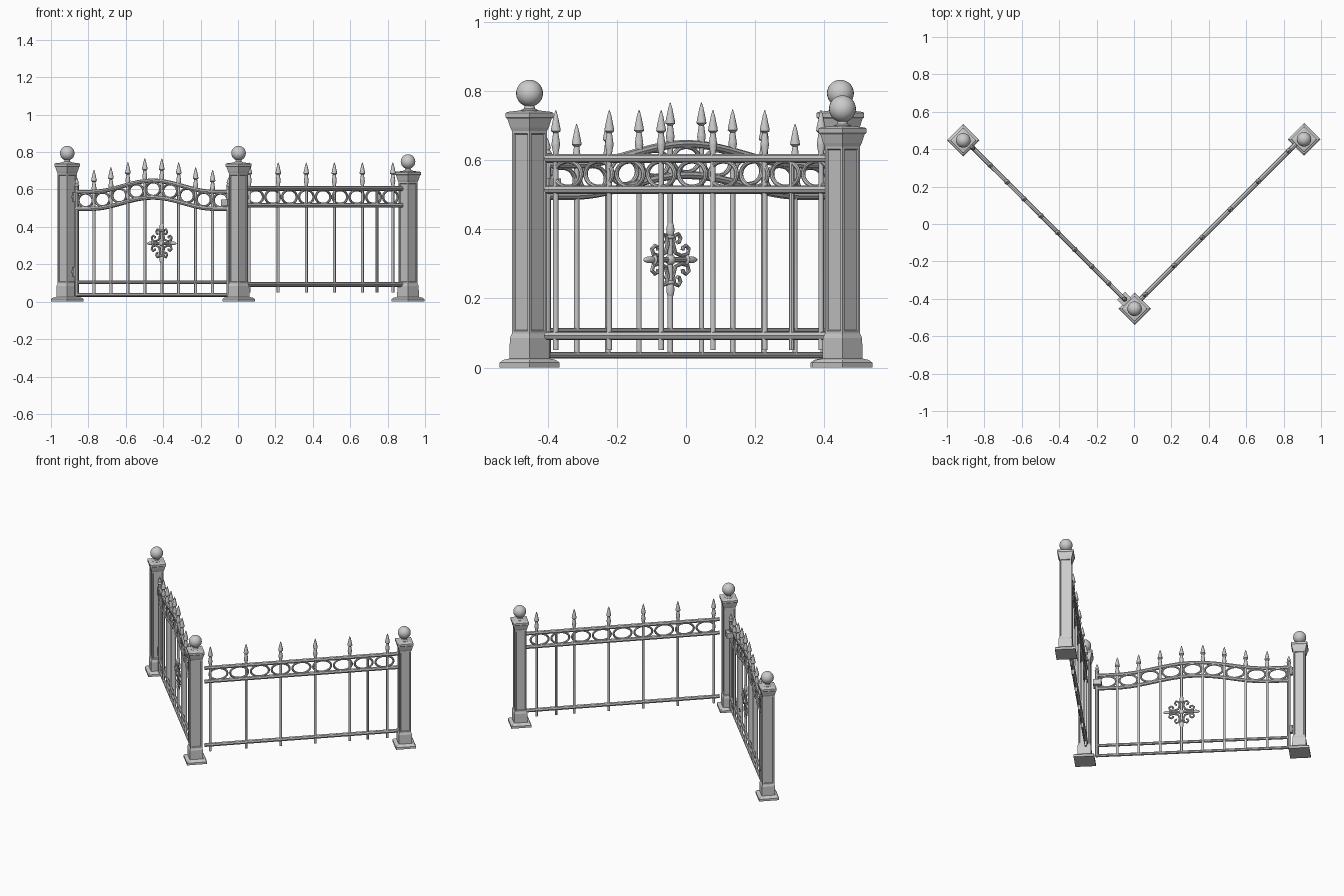
import bpy, bmesh, math
from mathutils import Vector, Matrix

cube = bpy.data.objects.get("Cube")
if cube:
    bpy.data.objects.remove(cube)

iron = bpy.data.materials.new("light_grey_iron")
iron.use_nodes = True
GREY = (0.6, 0.6, 0.6, 1)
iron.diffuse_color = GREY
iron.node_tree.nodes["Principled BSDF"].inputs["Base Color"].default_value = GREY


def add_object(name, mesh, smooth=True):
    mesh.name = name
    mesh.materials.clear()
    mesh.materials.append(iron)
    for p in mesh.polygons:
        p.use_smooth = smooth
    if smooth:
        mesh.set_sharp_from_angle(angle=math.radians(40))
    ob = bpy.data.objects.new(name, mesh)
    bpy.context.scene.collection.objects.link(ob)


def finish(name, bm, smooth=True):
    bmesh.ops.recalc_face_normals(bm, faces=bm.faces)
    mesh = bpy.data.meshes.new(name)
    bm.to_mesh(mesh)
    bm.free()
    add_object(name, mesh, smooth)


def turned(profile, sides, centre):
    """Revolve (radius, height) pairs around a vertical axis."""
    bm = bmesh.new()
    rings = []
    for r, z in profile:
        ring = []
        for i in range(sides):
            a = 2 * math.pi * i / sides
            ring.append(bm.verts.new(centre + Vector((r * math.cos(a), r * math.sin(a), z))))
        rings.append(ring)
    for low, high in zip(rings, rings[1:]):
        for i in range(sides):
            j = (i + 1) % sides
            bm.faces.new((low[i], low[j], high[j], high[i]))
    bm.faces.new(rings[0][::-1])
    bm.faces.new(rings[-1])
    return bm


def tube(name, points, radius, cyclic=False):
    curve = bpy.data.curves.new(name, 'CURVE')
    curve.dimensions = '3D'
    curve.bevel_depth = radius
    curve.bevel_resolution = 2
    curve.use_fill_caps = True
    spline = curve.splines.new('POLY')
    spline.points.add(len(points) - 1)
    for sp, p in zip(spline.points, points):
        sp.co = (*p, 1)
    spline.use_cyclic_u = cyclic
    temp = bpy.data.objects.new(name + "_path", curve)
    mesh = bpy.data.meshes.new_from_object(temp)
    bpy.data.objects.remove(temp)
    add_object(name, mesh)


def ball(name, centre, size, turn=0):
    bm = bmesh.new()
    bmesh.ops.create_uvsphere(bm, u_segments=24, v_segments=14, radius=1)
    bm.transform(Matrix.Translation(centre) @ Matrix.Rotation(turn, 4, 'Z')
                 @ Matrix.Diagonal((*size, 1)))
    finish(name, bm)


def block(name, centre, size, turn):
    bm = bmesh.new()
    bmesh.ops.create_cube(bm, size=1)
    bm.transform(Matrix.Translation(centre) @ Matrix.Rotation(turn, 4, 'Z')
                 @ Matrix.Diagonal((*size, 1)))
    finish(name, bm, False)


def on_gate(x, z):
    return Vector((x, -0.452 - 0.997 * x, z))


def on_fence(x, z):
    return Vector((x, -0.437 + x, z))


# Square posts with recessed panels, moulded caps and ball finials
def post(name, x, y, drop):
    top = 0.74 - drop
    profile = [(0.087, 0), (0.087, 0.014), (0.076, 0.022), (0.058, 0.026), (0.057, 0.085),
               (0.051, 0.098), (0.051, top - 0.055), (0.056, top - 0.045), (0.064, top - 0.02),
               (0.069, top - 0.016), (0.069, top - 0.003), (0.064, top), (0.03, top + 0.004)]
    bm = turned(profile, 4, Vector((x, y, 0)))
    shaft = [f for f in bm.faces
             if max(v.co.z for v in f.verts) - min(v.co.z for v in f.verts) > 0.3]
    bmesh.ops.recalc_face_normals(bm, faces=bm.faces)
    bmesh.ops.inset_individual(bm, faces=shaft, thickness=0.011, depth=0)
    bmesh.ops.inset_individual(bm, faces=shaft, thickness=0.003, depth=-0.005)
    finish(name, bm, False)
    neck = [(0.026, 0), (0.026, 0.005), (0.016, 0.01), (0.014, 0.018), (0.02, 0.024)]
    finish(name + "_neck", turned(neck, 20, Vector((x, y, top))))
    ball(name + "_ball", Vector((x, y, top + 0.054)), (0.039,) * 3)


post("right_post", -0.913, 0.447, 0)
post("corner_post", 0.003, -0.453, 0)
post("left_post", 0.909, 0.453, 0.045)


# Upright bar with a spear point
def spear(name, place, x, bottom, top):
    profile = [(0.008, bottom - top), (0.008, -0.125), (0.013, -0.1), (0.0125, -0.095),
               (0.008, -0.066), (0.015, -0.06), (0.014, -0.052), (0.006, -0.015), (0.001, 0)]
    finish(name, turned(profile, 10, place(x, top)))


def ring(name, place, x, z, half_width, half_height):
    steps = [2 * math.pi * i / 28 for i in range(28)]
    tube(name, [place(x + half_width * math.cos(a), z + half_height * math.sin(a))
                for a in steps], 0.0065, True)


# Straight fence panel, with one plain bar that stops at the top rail
for z in (0.605, 0.515, 0.092):
    tube("fence_rail", [on_fence(0.035, z), on_fence(0.875, z)], 0.0125)
for x in (0.06, 0.215, 0.365, 0.515, 0.665, 0.828):
    spear("fence_bar", on_fence, x, 0.05, 0.745)
tube("fence_plain_bar", [on_fence(0.743, 0.05), on_fence(0.743, 0.605)], 0.008)
for i in range(9):
    ring("fence_ring", on_fence, 0.095 + 0.09 * i, 0.56, 0.039, 0.037)


# Arched gate
MIDDLE = -0.455


def rise(x):
    d = min(abs(x - MIDDLE) / 0.33, 1)
    return 0.5 + 0.5 * math.cos(math.pi * d)


LEFT, RIGHT = -0.05, -0.862
xs = [RIGHT + (LEFT - RIGHT) * i / 40 for i in range(41)]
for z in (0.587, 0.497):
    tube("gate_arched_rail", [on_gate(x, z + 0.06 * rise(x)) for x in xs], 0.0115)
for z in (0.105, 0.036):
    tube("gate_bottom_rail", [on_gate(RIGHT, z), on_gate(LEFT, z)], 0.0095)
for i in range(8):
    x = -0.77 + 0.0906 * i
    spear("gate_bar", on_gate, x, 0.036, 0.705 + 0.065 * rise(x))
for i in range(9):
    x = -0.815 + 0.0903 * i
    ring("gate_ring", on_gate, x, 0.542 + 0.06 * rise(x), 0.038, 0.037)

# Gate stiles with small finials, hinges and latch
for x in (LEFT, RIGHT):
    tube("gate_stile", [on_gate(x, 0.03), on_gate(x, 0.615)], 0.011)
    tip = [(0.008, 0), (0.014, 0.01), (0.008, 0.02), (0.011, 0.028), (0.001, 0.055)]
    finish("gate_stile_finial", turned(tip, 12, on_gate(x, 0.61)))
for z in (0.16, 0.56):
    tube("hinge_pin", [on_gate(-0.872, z - 0.025), on_gate(-0.872, z + 0.025)], 0.012)
    tube("hinge_arm", [on_gate(-0.89, z), on_gate(RIGHT, z)], 0.008)
block("latch", on_gate(-0.052, 0.53), (0.05, 0.06, 0.035), math.radians(-45))


# Scrolled cross ornament in the middle of the gate
def ornament(u, z):
    return on_gate(-0.408 + u * 0.71, 0.312 + z)


scroll = [(.028, .05), (.036, .052), (.041, .063), (.032, .075), (.017, .07), (.011, .046),
          (.02, .02), (.046, .011), (.07, .017), (.075, .032), (.063, .041), (.052, .036),
          (.05, .028)]
for su in (-1, 1):
    for sz in (-1, 1):
        tube("ornament_scroll", [ornament(su * u, sz * z) for u, z in scroll], 0.006)
tube("ornament_crossbar", [ornament(-0.09, 0), ornament(0.09, 0)], 0.008)
tilt = math.radians(-45)
ball("ornament_centre", ornament(0, 0), (0.016, 0.014, 0.016), tilt)
for s in (-1, 1):
    ball("ornament_side_tip", ornament(s * 0.083, 0), (0.026, 0.009, 0.01), tilt)
    ball("ornament_side_bead", ornament(s * 0.066, 0), (0.007, 0.012, 0.016), tilt)
    ball("ornament_end_tip", ornament(0, s * 0.086), (0.012, 0.011, 0.027), tilt)
    ball("ornament_end_bead", ornament(0, s * 0.066), (0.016, 0.012, 0.007), tilt)
